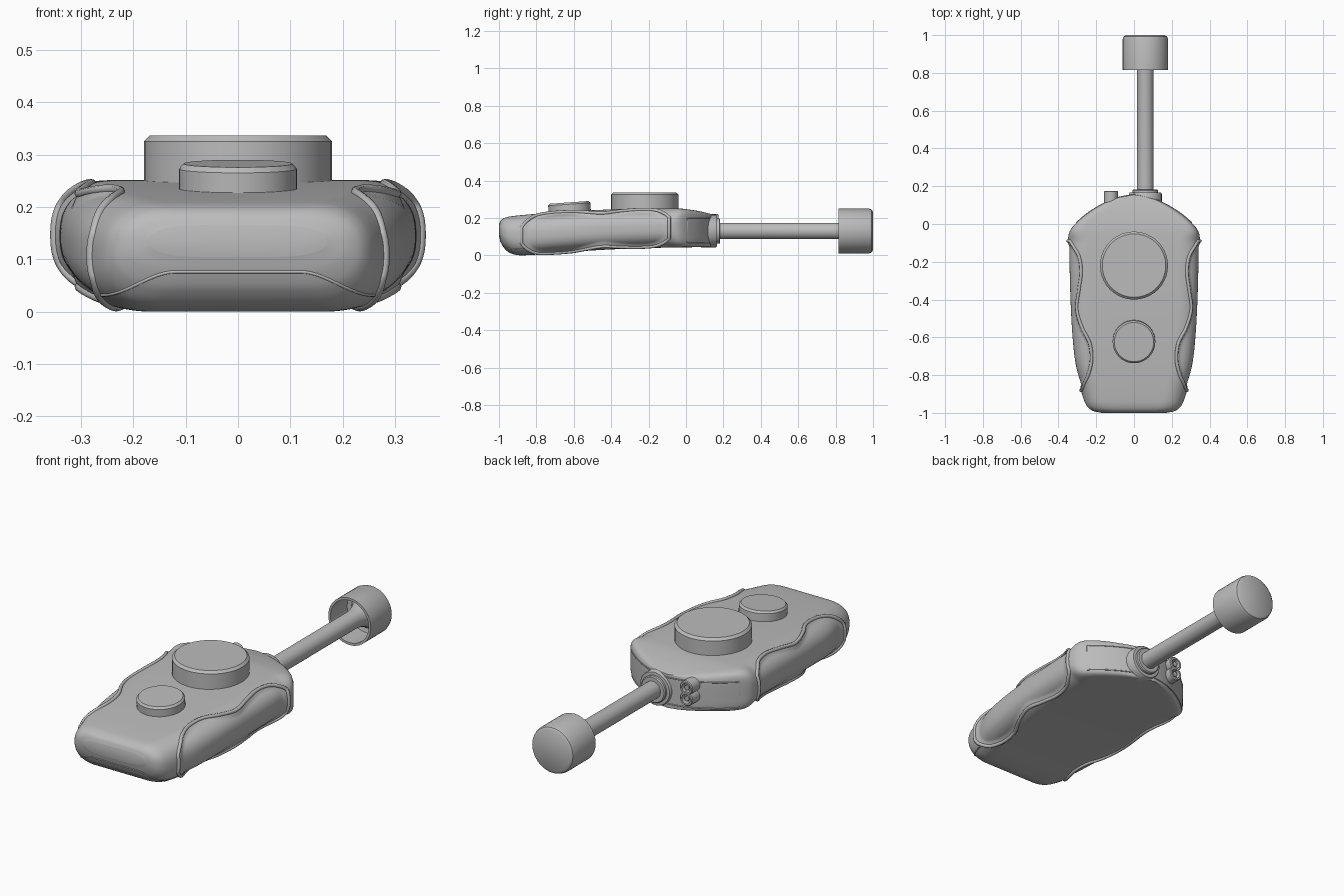
import bpy, bmesh, math
from mathutils import Matrix, Vector
from mathutils.bvhtree import BVHTree

if "Cube" in bpy.data.objects:
    bpy.data.objects.remove(bpy.data.objects["Cube"])

grey = bpy.data.materials.new("plain_grey")
grey.diffuse_color = (0.5, 0.5, 0.5, 1)
grey.use_nodes = True
grey.node_tree.nodes["Principled BSDF"].inputs["Base Color"].default_value = grey.diffuse_color


def finish(ob, angle=35):
    ob.data.materials.clear()
    ob.data.materials.append(grey)
    bpy.ops.object.select_all(action='DESELECT')
    ob.select_set(True)
    bpy.context.view_layer.objects.active = ob
    bpy.ops.object.shade_smooth_by_angle(angle=math.radians(angle))
    return ob


def from_bmesh(name, bm, angle=35):
    bmesh.ops.recalc_face_normals(bm, faces=bm.faces)
    me = bpy.data.meshes.new(name)
    bm.to_mesh(me)
    bm.free()
    ob = bpy.data.objects.new(name, me)
    bpy.context.collection.objects.link(ob)
    return finish(ob, angle)


def bridge(bm, rings):
    for a, b in zip(rings, rings[1:]):
        for i in range(len(a)):
            j = (i + 1) % len(a)
            bm.faces.new((a[i], a[j], b[j], b[i]))


def lathe(name, profile, matrix, sides=40):
    # profile of (radius, height), closed by flat ends
    bm = bmesh.new()
    rings = [[bm.verts.new((r * math.cos(2 * math.pi * i / sides),
                            r * math.sin(2 * math.pi * i / sides), h))
              for i in range(sides)] for r, h in profile]
    bridge(bm, rings)
    bm.faces.new(rings[0])
    bm.faces.new(rings[-1])
    bm.transform(matrix)
    return from_bmesh(name, bm)


def tube(name, points, radius):
    cu = bpy.data.curves.new(name, 'CURVE')
    cu.dimensions = '3D'
    cu.bevel_depth, cu.bevel_resolution = radius, 2
    sp = cu.splines.new('POLY')
    sp.points.add(len(points) - 1)
    for p, q in zip(sp.points, points):
        p.co = (*q, 1)
    sp.use_cyclic_u = True
    ob = bpy.data.objects.new(name, cu)
    bpy.context.collection.objects.link(ob)
    bpy.ops.object.select_all(action='DESELECT')
    ob.select_set(True)
    bpy.context.view_layer.objects.active = ob
    bpy.ops.object.convert(target='MESH')
    return finish(bpy.context.view_layer.objects.active, 60)


def smooth(t):
    t = max(0, min(1, t))
    return t * t * (3 - 2 * t)


def curve(tab, y):
    # smooth interpolation through (y, value) pairs
    if y <= tab[0][0]:
        return tab[0][1]
    if y >= tab[-1][0]:
        return tab[-1][1]
    i = max(k for k in range(len(tab) - 1) if tab[k][0] <= y)

    def slope(k):
        a, b = tab[max(k - 1, 0)], tab[min(k + 1, len(tab) - 1)]
        return (b[1] - a[1]) / (b[0] - a[0])
    (y0, v0), (y1, v1) = tab[i], tab[i + 1]
    d = y1 - y0
    t = (y - y0) / d
    return (v0 + (v1 - v0) * smooth(t) + d * slope(i) * t * (1 - t) ** 2
            - d * slope(i + 1) * t * t * (1 - t))


# Body shape: half width, underside, top and grip edge along y
WIDTH = [(-1, .17), (-.992, .21), (-.975, .24), (-.94, .262), (-.87, .284), (-.75, .318),
         (-.6, .336), (-.4, .347), (-.2, .352), (-.09, .35), (-.04, .341), (0, .312),
         (.05, .256), (.09, .197), (.12, .14), (.14, .085), (.15, .04), (.155, .006)]
BOTTOM = [(-1, .105), (-.992, .075), (-.975, .042), (-.94, .012), (-.88, 0), (-.7, .012),
          (-.45, .029), (-.2, .039), (.155, .045)]
TOP = [(-1, .165), (-.992, .184), (-.975, .198), (-.94, .208), (-.8, .222), (-.6, .236),
       (-.35, .247), (-.05, .251), (.06, .238), (.155, .216)]
EDGE = [(-.88, .276), (-.84, .262), (-.8, .243), (-.72, .225), (-.63, .235), (-.55, .275),
        (-.45, .303), (-.35, .292), (-.25, .28), (-.17, .292), (-.12, .32), (-.09, .338)]
Y0, Y1 = -.88, -.09


def section(y):
    w, lo, hi = (curve(t, y) for t in (WIDTH, BOTTOM, TOP))
    n = 2.4 + 3.2 * smooth((y + .1) / .13)
    return w, min(.12, .6 * w), (lo + hi) / 2, (hi - lo) / 2, n


def corner(y, a):
    # point on the +x half of the cross-section, a from -90 to 90 degrees
    w, r, mid, h, n = section(y)
    c, s = max(math.cos(a), 0), math.sin(a)
    return Vector((w - r + r * c ** (2 / n), y,
                   mid + math.copysign(h * abs(s) ** (2 / n), s)))


# Handset shell, with slightly sunken side grips
bm = bmesh.new()
rings, K, N = [], 48, 150
for j in range(N + 1):
    y = -.4225 - .5775 * math.cos(math.pi * j / N)
    half = []
    for i in range(K + 1):
        a = math.pi * (i / K - .5)
        p = corner(y, a)
        if Y0 < y < Y1:
            d = (.011 * smooth((p.x - curve(EDGE, y)) / .025)
                 * smooth((y - Y0) / .04) * smooth((Y1 - y) / .04))
            p.x -= d * math.cos(a)
            p.z -= d * math.sin(a)
        half.append(p)
    loop = half + [Vector((-p.x, p.y, p.z)) for p in reversed(half)]
    rings.append([bm.verts.new(p) for p in loop])
bridge(bm, rings)
bm.faces.new(rings[0])
bm.faces.new(rings[-1])
tree = BVHTree.FromBMesh(bm)
from_bmesh("handset_body", bm, 40)


# Raised lip around each side grip
def edge_angle(y):
    w, r, mid, h, n = section(y)
    t = max(0, min(1, (curve(EDGE, y) - (w - r)) / r))
    return math.acos(t ** (n / 2))


ys = [Y1 + (Y0 - Y1) * i / 50 for i in range(51)]
lip = [corner(y, edge_angle(y)) for y in ys]
for i in range(1, 16):
    lip.append(corner(Y0, edge_angle(Y0) * (1 - i / 8)))
lip += [corner(y, -edge_angle(y)) for y in reversed(ys)]
for i in range(1, 16):
    lip.append(corner(Y1, edge_angle(Y1) * (i / 8 - 1)))
for side, sx in (("right", 1), ("left", -1)):
    tube("grip_lip_" + side, [(sx * p.x, p.y, p.z) for p in lip], .009)


# Fine seams, projected on the shell
def seam(name, rays):
    hits = [tree.ray_cast(Vector(o), Vector(d))[0] for o, d in rays]
    tube(name, [h for h in hits if h], .003)


front = []
for i in range(-26, 27):
    x = i / 100
    front.append(((x, -2, .076 - .045 * smooth((abs(x) - .12) / .14)), (0, 1, 0)))
seam("front_seam", front + front[-2:0:-1])
arc = [math.radians(34 + 112 * i / 40) for i in range(41)]
back = [((0, -.2, .2), (math.cos(a), math.sin(a), 0)) for a in arc]
back += [((0, -.2, .066), (math.cos(a), math.sin(a), 0)) for a in reversed(arc)]
seam("rear_panel_seam", back)

# Round buttons on the top
lathe("large_button", [(.18, .2), (.18, .325), (.168, .337)],
      Matrix.Translation((0, -.22, 0)))
lathe("small_button", [(.113, -.1), (.113, -.01), (.104, 0)],
      Matrix.Translation((0, -.625, .283)) @ Matrix.Rotation(math.radians(4), 4, 'X'))


# Parts pointing backwards: height runs along +y
def along_y(x, z):
    return Matrix.Translation((x, 0, z)) @ Matrix.Rotation(-math.pi / 2, 4, 'X')


axis = along_y(.06, .13)
lathe("rod_collar", [(.087, .08), (.087, .16), (.083, .166), (.068, .167),
                     (.068, .178), (.063, .183)], axis)
lathe("antenna_rod", [(.044, .1), (.044, .84), (.05, .88), (.066, .925), (.09, .96)], axis)
lathe("antenna_cap", [(.09, .955), (.108, .95), (.108, .815), (.12, .815), (.12, .978),
                      (.115, .992), (.103, 1)], axis)
for name, z in (("upper", .184), ("lower", .128)):
    lathe(name + "_socket", [(.036, .09), (.036, .171), (.032, .175), (.024, .175),
                             (.024, .15), (.012, .15), (.012, .168)], along_y(-.122, z), 24)
